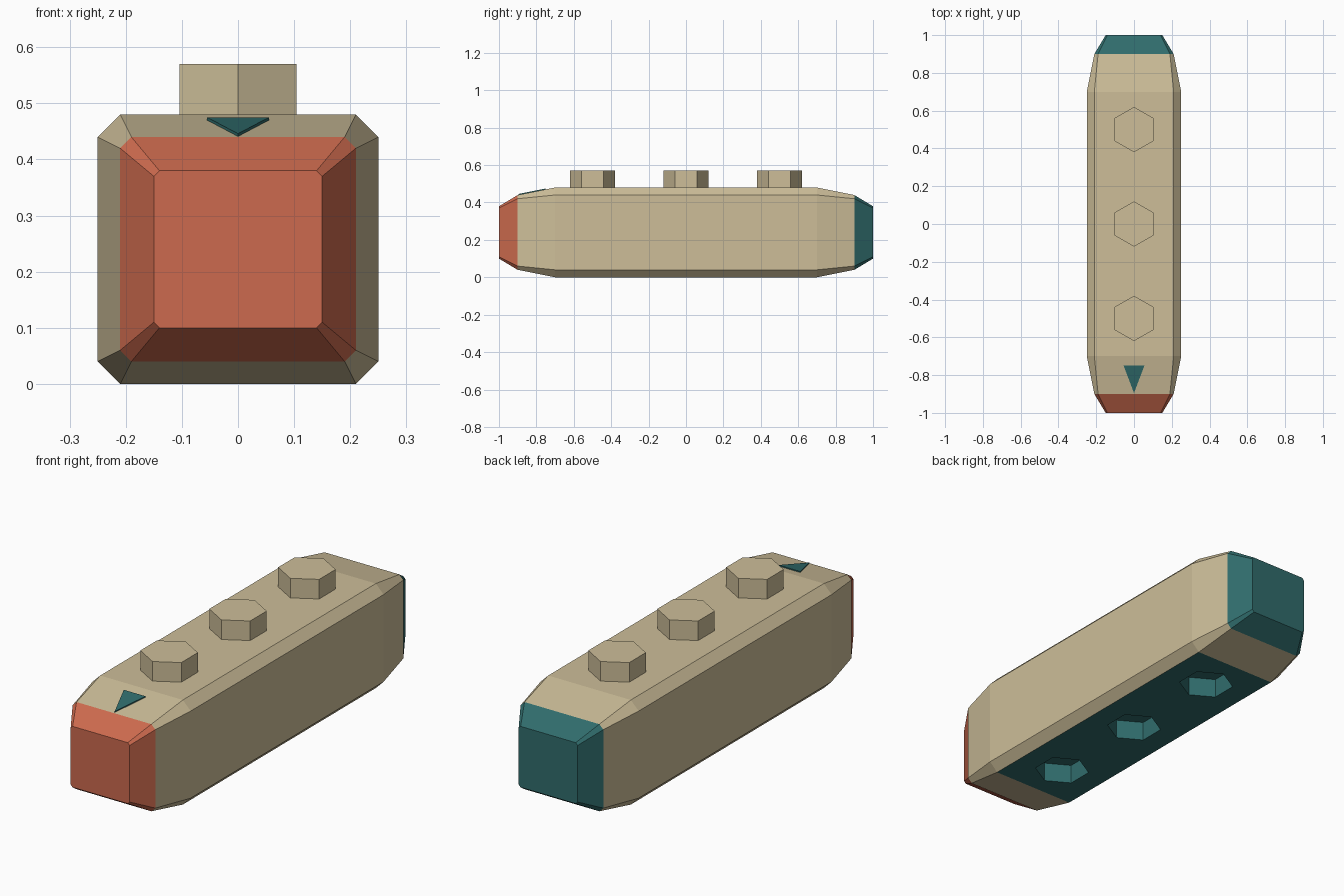
import bpy, bmesh, math

if "Cube" in bpy.data.objects:
    bpy.data.objects.remove(bpy.data.objects["Cube"])


def material(name, rgb):
    lin = [((c / 255 + 0.055) / 1.055) ** 2.4 for c in rgb]
    m = bpy.data.materials.new(name)
    m.diffuse_color = (*lin, 1)
    m.use_nodes = True
    m.node_tree.nodes["Principled BSDF"].inputs["Base Color"].default_value = m.diffuse_color
    return m


SAND = material("sand", (205, 190, 153))
RED = material("brick_red", (204, 106, 78))
TEAL = material("teal", (48, 108, 108))


def make_object(name, bm, mats):
    bmesh.ops.recalc_face_normals(bm, faces=bm.faces)
    me = bpy.data.meshes.new(name)
    bm.to_mesh(me)
    bm.free()
    ob = bpy.data.objects.new(name, me)
    bpy.context.collection.objects.link(ob)
    for m in mats:
        me.materials.append(m)
    return ob


def loft(bm, rings):
    vs = [[bm.verts.new(p) for p in r] for r in rings]
    n = len(vs[0])
    for a, b in zip(vs, vs[1:]):
        for i in range(n):
            bm.faces.new((a[i], a[(i + 1) % n], b[(i + 1) % n], b[i]))
    bm.faces.new(vs[0])
    bm.faces.new(vs[-1])


def section(y, w, h, c):
    # chamfered rectangle around the body axis
    pts = [(w, h - c), (w - c, h), (c - w, h), (-w, h - c),
           (-w, c - h), (c - w, -h), (w - c, -h), (w, c - h)]
    return [(x, y, 0.24 + z) for x, z in pts]


def hexagon(y, z, r=0.12):
    return [(r * math.sin(k * math.pi / 3), y + r * math.cos(k * math.pi / 3), z)
            for k in range(6)]


# Body: chamfered bar with two-step tapered ends
ends = [(1.0, 0.15, 0.14, 0.01), (0.9, 0.21, 0.20, 0.02), (0.7, 0.25, 0.24, 0.04)]
rings = [section(-y, w, h, c) for y, w, h, c in ends]
rings += [section(y, w, h, c) for y, w, h, c in reversed(ends)]
bm = bmesh.new()
loft(bm, rings)
body = make_object("body", bm, [SAND, RED, TEAL])

# Hexagonal sockets cut into the underside
bm = bmesh.new()
for y in (-0.5, 0, 0.5):
    loft(bm, [hexagon(y, -0.1), hexagon(y, 0.09)])
cutter = make_object("socket_cutter", bm, [TEAL])
cutter.hide_render = True
mod = body.modifiers.new("sockets", "BOOLEAN")
mod.operation, mod.object, mod.solver = "DIFFERENCE", cutter, "EXACT"
dg = bpy.context.evaluated_depsgraph_get()
cut_mesh = bpy.data.meshes.new_from_object(body.evaluated_get(dg))
body.modifiers.clear()
body.data = cut_mesh
bpy.data.objects.remove(cutter)
cut_mesh.materials.clear()
for m in (SAND, RED, TEAL):
    cut_mesh.materials.append(m)

# Body colours: red front cap, teal back cap, teal underside and sockets
for p in cut_mesh.polygons:
    x, y, z = p.center
    underside = abs(x) < 0.19 and abs(y) < 0.7 and z < 0.1
    p.material_index = 1 if y < -0.91 else 2 if y > 0.91 or underside else 0

# Studs on top
for i, y in enumerate((-0.5, 0, 0.5)):
    bm = bmesh.new()
    loft(bm, [hexagon(y, 0.47), hexagon(y, 0.57)])
    make_object(f"stud_{i + 1}", bm, [SAND])

# Thin arrow plate on the front slope
bm = bmesh.new()
tri = [(-0.055, -0.75, 0.47), (0.055, -0.75, 0.47), (0, -0.895, 0.441)]
loft(bm, [[(x, y, z + d) for x, y, z in tri] for d in (-0.004, 0.005)])
make_object("direction_arrow", bm, [TEAL])
